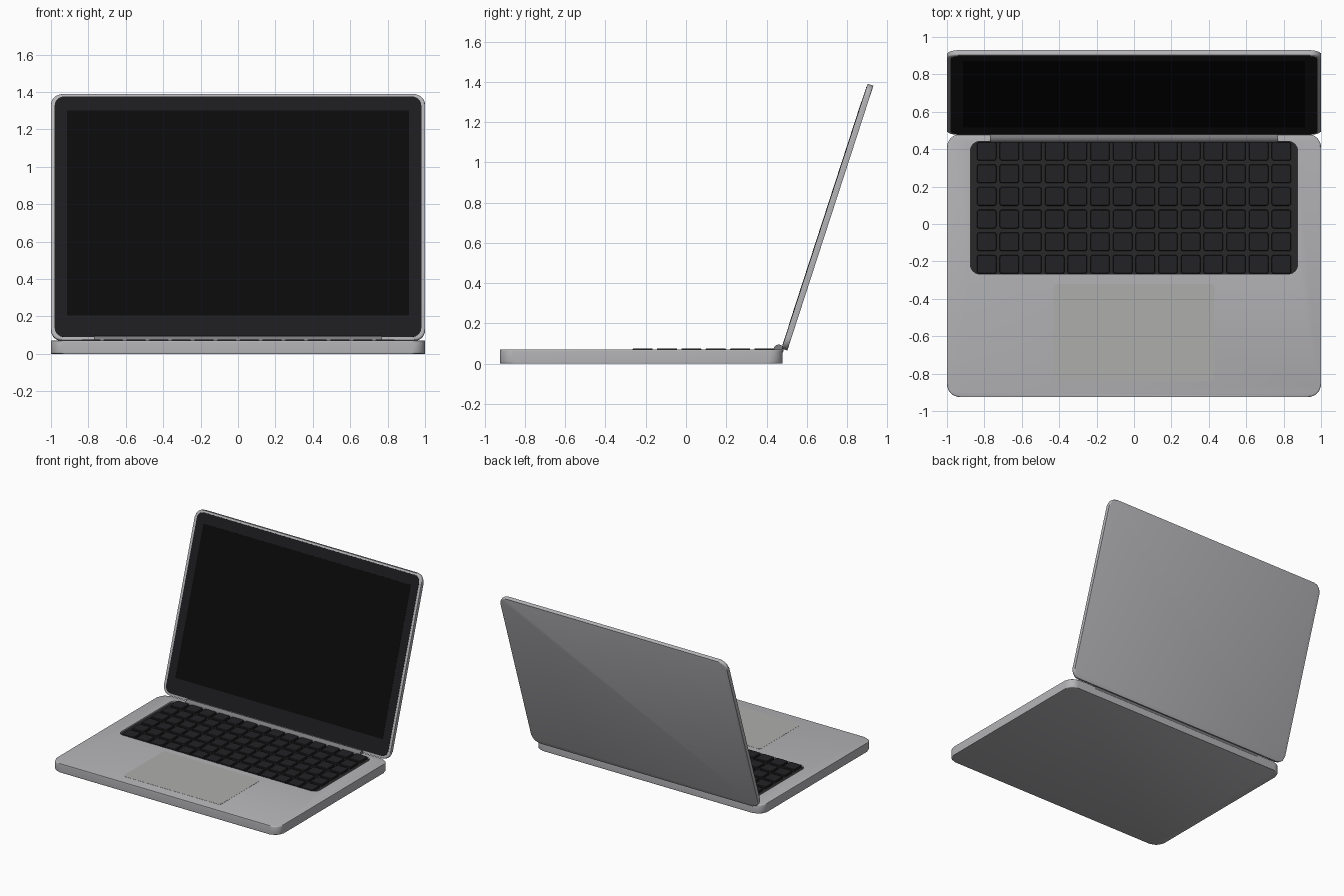
import bpy, bmesh, math
from mathutils import Matrix, Vector

if "Cube" in bpy.data.objects:
    bpy.data.objects.remove(bpy.data.objects["Cube"])


def material(name, rgb):
    m = bpy.data.materials.new(name)
    m.diffuse_color = (*rgb, 1)
    m.use_nodes = True
    m.node_tree.nodes["Principled BSDF"].inputs["Base Color"].default_value = m.diffuse_color
    return m


metal = material("aluminium", (0.46, 0.46, 0.48))
pad_mat = material("pad_grey", (0.42, 0.42, 0.41))
tray_mat = material("tray_black", (0.022, 0.022, 0.022))
key_mat = material("key_black", (0.016, 0.016, 0.018))
glass_mat = material("bezel_black", (0.012, 0.012, 0.013))
screen_mat = material("screen_black", (0.003, 0.003, 0.003))


def add_plate(bm, x0, x1, y0, y1, z0, z1, radius, bevel=0.0, steps=8, segs=3):
    """Rounded rectangle extruded from z0 to z1, rims optionally bevelled."""
    pts = []
    for cx, cy, a0 in ((x1 - radius, y1 - radius, 0), (x0 + radius, y1 - radius, 90),
                       (x0 + radius, y0 + radius, 180), (x1 - radius, y0 + radius, 270)):
        for i in range(steps + 1):
            a = math.radians(a0 + 90 * i / steps)
            pts.append((cx + radius * math.cos(a), cy + radius * math.sin(a)))
    n = len(pts)
    low = [bm.verts.new((x, y, z0)) for x, y in pts]
    top = [bm.verts.new((x, y, z1)) for x, y in pts]
    caps = [bm.faces.new(low[::-1]), bm.faces.new(top)]
    for i in range(n):
        j = (i + 1) % n
        bm.faces.new((low[i], low[j], top[j], top[i]))
    if bevel:
        rims = list({e for f in caps for e in f.edges})
        bmesh.ops.bevel(bm, geom=rims, offset=bevel, segments=segs,
                        profile=0.5, affect='EDGES')


def finish(name, bm, mat, matrix=None):
    me = bpy.data.meshes.new(name)
    bm.to_mesh(me)
    bm.free()
    ob = bpy.data.objects.new(name, me)
    bpy.context.collection.objects.link(ob)
    me.materials.append(mat)
    if matrix:
        ob.matrix_world = matrix
    smooth(ob)
    return ob


def smooth(ob):
    bpy.ops.object.select_all(action='DESELECT')
    ob.select_set(True)
    bpy.context.view_layer.objects.active = ob
    bpy.ops.object.shade_smooth_by_angle(angle=math.radians(35))


def plate(name, mat, *dims, matrix=None, **kw):
    bm = bmesh.new()
    add_plate(bm, *dims, **kw)
    return finish(name, bm, mat, matrix)


# Base with keyboard recess
DECK = 0.07
base = plate("base", metal, -1, 1, -0.925, 0.48, 0, DECK, 0.07, bevel=0.008)
cutter = plate("recess_cutter", metal, -0.875, 0.875, -0.267, 0.441, DECK - 0.012, 0.12, 0.05)
cutter.hide_render = True
mod = base.modifiers.new("recess", 'BOOLEAN')
mod.object = cutter
mod.solver = 'EXACT'
bpy.context.view_layer.objects.active = base
bpy.ops.object.modifier_apply(modifier=mod.name)
bpy.data.objects.remove(cutter)
smooth(base)

# Keyboard tray floor
plate("keyboard_tray", tray_mat, -0.875, 0.875, -0.267, 0.441, 0.05, DECK - 0.011, 0.05)

# Keys: 6 rows of 14
bm = bmesh.new()
for row in range(6):
    for col in range(14):
        cx, cy = (col - 6.5) * 0.1212, 0.087 + (row - 2.5) * 0.121
        add_plate(bm, cx - 0.052, cx + 0.052, cy - 0.05, cy + 0.05,
                  DECK - 0.012, DECK + 0.006, 0.012, bevel=0.003, steps=3, segs=1)
finish("keys", bm, key_mat)

# Trackpad
plate("trackpad", pad_mat, -0.43, 0.43, -0.84, -0.32, DECK - 0.005, DECK + 0.001, 0.02)

# Hinge barrel
bm = bmesh.new()
bmesh.ops.create_cone(bm, cap_ends=True, segments=32, radius1=0.025, radius2=0.025, depth=1.54,
                      matrix=Matrix.Translation((0, 0.46, 0.07)) @ Matrix.Rotation(math.pi / 2, 4, 'Y'))
finish("hinge", bm, material("hinge_grey", (0.2, 0.2, 0.21)))

# Lid: local y runs up the lid, local +z faces the user
lid_frame = Matrix.Translation((0, 0.475, 0.075)) @ Matrix.Rotation(math.radians(72), 4, 'X')
plate("lid", metal, -1, 1, 0, 1.383, -0.03, 0, 0.06, bevel=0.008, matrix=lid_frame)
plate("screen_bezel", glass_mat, -0.98, 0.98, 0.016, 1.367, -0.005, 0.0015, 0.05, matrix=lid_frame)
plate("screen", screen_mat, -0.915, 0.915, 0.137, 1.288, -0.003, 0.0025, 0.004, steps=2, matrix=lid_frame)
